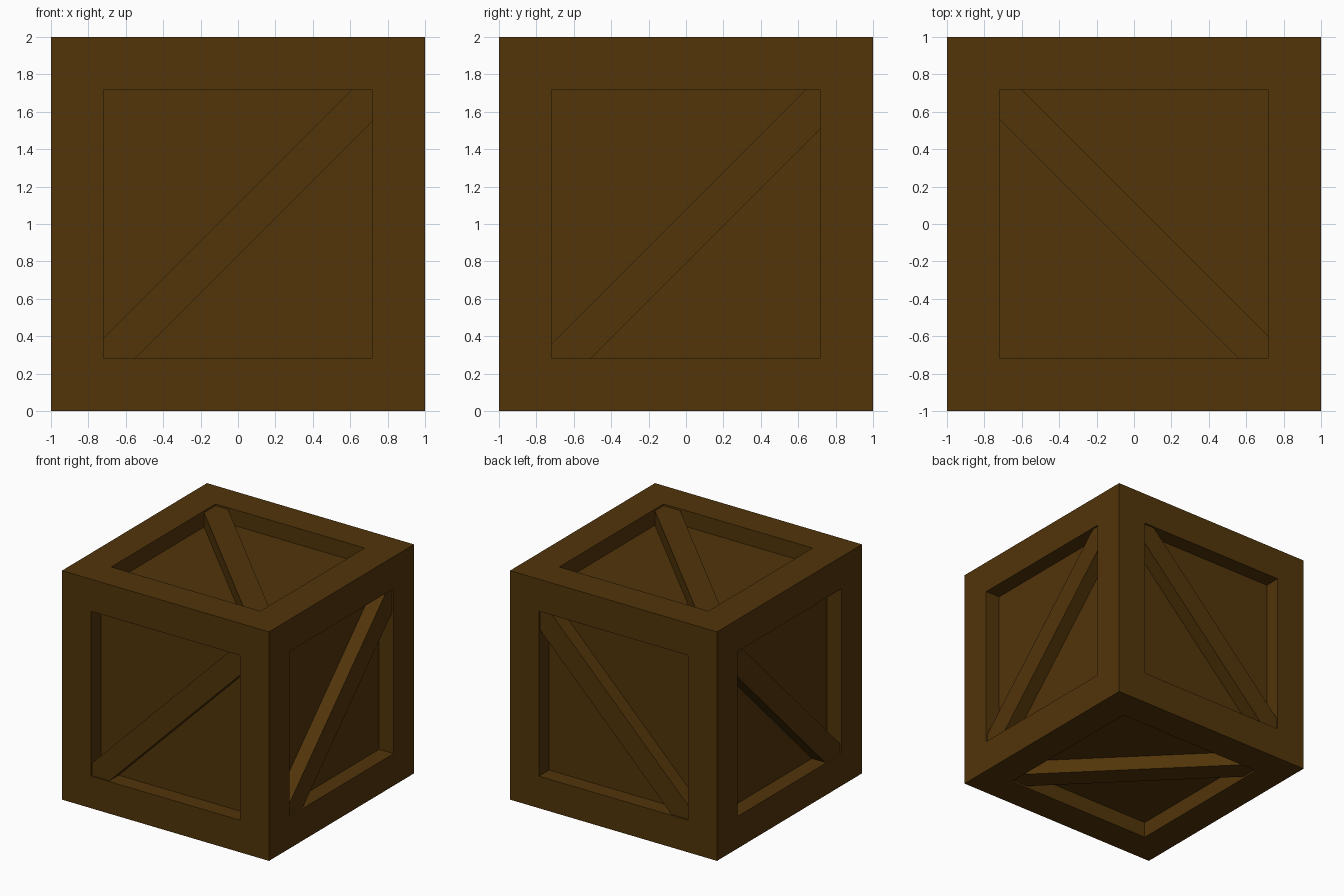
import bpy, bmesh
from mathutils import Vector

if "Cube" in bpy.data.objects:
    bpy.data.objects.remove(bpy.data.objects["Cube"])

HALF = 1.0       # half the crate size
OPEN = 0.72      # half the panel opening
DEPTH = 0.14     # how far panels sit behind the frame
LIP = 0.015      # how far braces sit behind the frame
CENTRE = Vector((0, 0, 1))

wood = bpy.data.materials.new("dark_brown_wood")
wood.diffuse_color = (0.084, 0.035, 0.003, 1)
wood.use_nodes = True
wood.node_tree.nodes["Principled BSDF"].inputs["Base Color"].default_value = wood.diffuse_color


def finish(bm, name):
    bmesh.ops.recalc_face_normals(bm, faces=bm.faces[:])
    mesh = bpy.data.meshes.new(name)
    bm.to_mesh(mesh)
    bm.free()
    mesh.materials.append(wood)
    obj = bpy.data.objects.new(name, mesh)
    bpy.context.collection.objects.link(obj)
    return obj


# Crate body: cube with a frame and a sunken panel on each side
bm = bmesh.new()
bmesh.ops.create_cube(bm, size=2 * HALF)
bmesh.ops.inset_individual(bm, faces=bm.faces[:], thickness=HALF - OPEN,
                           depth=0, use_even_offset=True)
panels = [f for f in bm.faces
          if sum(abs(c) < 0.01 for c in f.calc_center_median()) == 2]
for f in bmesh.ops.extrude_discrete_faces(bm, faces=panels)["faces"]:
    inward = -f.calc_center_median().normalized() * DEPTH
    bmesh.ops.translate(bm, verts=f.verts[:], vec=inward)
bmesh.ops.translate(bm, verts=bm.verts[:], vec=CENTRE)
finish(bm, "crate_body")


# Diagonal brace clipped to the opening; hi and lo are its edge offsets
def brace(name, u, v, n, hi, lo):
    u, v, n = Vector(u), Vector(v), Vector(n)
    o = OPEN
    outline = [(-o, -o), (-o - lo, -o), (o, o + lo),
               (o, o), (o - hi, o), (-o, -o + hi)]
    bm = bmesh.new()
    face = bm.faces.new([bm.verts.new(CENTRE + u * a + v * b + n * (HALF - LIP))
                         for a, b in outline])
    ext = bmesh.ops.extrude_face_region(bm, geom=[face], use_keep_orig=True)
    verts = [g for g in ext["geom"] if isinstance(g, bmesh.types.BMVert)]
    bmesh.ops.translate(bm, verts=verts, vec=-n * (DEPTH - LIP + 0.01))
    finish(bm, name)


X, Y, Z = (1, 0, 0), (0, 1, 0), (0, 0, 1)
brace("front_brace", X, Z, (0, -1, 0), 0.11, -0.17)
brace("back_brace", X, Z, Y, 0.11, -0.17)
brace("right_brace", Y, Z, X, 0.08, -0.21)
brace("left_brace", Y, Z, (-1, 0, 0), 0.08, -0.21)
brace("top_brace", (-1, 0, 0), Y, Z, 0.12, -0.16)
brace("bottom_brace", (-1, 0, 0), Y, (0, 0, -1), 0.12, -0.16)
